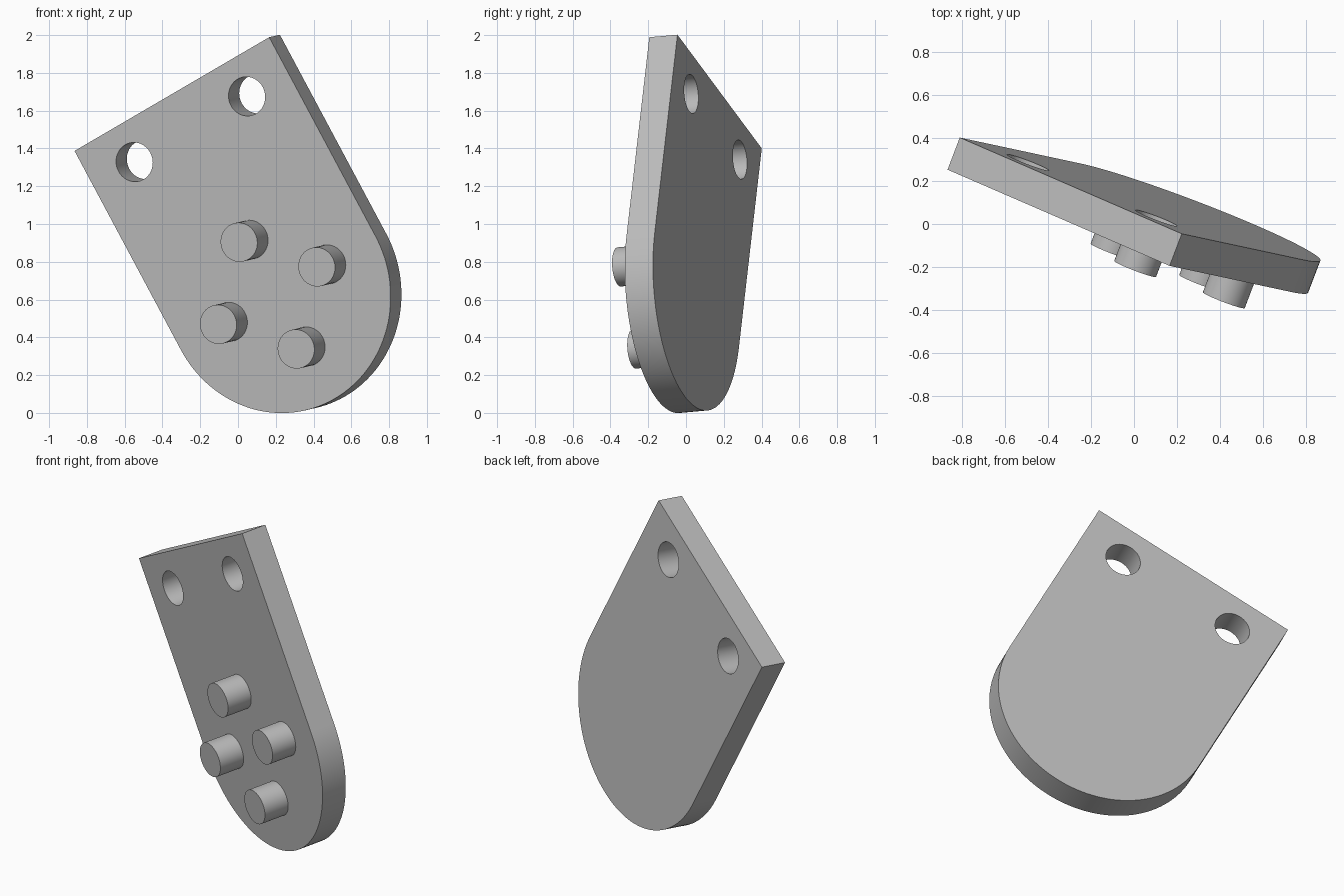
import bpy, bmesh
from math import pi, cos, sin, radians
from mathutils import Vector, Matrix

if "Cube" in bpy.data.objects:
    bpy.data.objects.remove(bpy.data.objects["Cube"])

# Plate sizes: half width (also the round end's radius), straight length, thickness
R, LENGTH, T = 0.637, 1.201, 0.16
PIN_R, PIN_RING = 0.104, 0.322
HOLE_X, HOLE_Y = 0.368, LENGTH - 0.212

# Tilted frame: origin at the centre of the round end on the front face
across = Vector((0.808, -0.350, 0.472)).normalized()
back = Vector((0.350, 0.933, 0.080))
back = (back - across * back.dot(across)).normalized()
up = across.cross(back)
frame = Matrix((across, up, -back)).transposed().to_4x4()
frame.translation = (0.213, -0.092, 0.634)

grey = bpy.data.materials.new("plain grey")
grey.use_nodes = True
colour = (0.5, 0.5, 0.5, 1)
grey.diffuse_color = colour
grey.node_tree.nodes["Principled BSDF"].inputs["Base Color"].default_value = colour


def prism(name, outline, z0, z1):
    """Extrude a flat outline from z0 to z1 in the tilted frame."""
    bm = bmesh.new()
    face = bm.faces.new([bm.verts.new((x, y, z0)) for x, y in outline])
    top = bmesh.ops.extrude_face_region(bm, geom=[face])["geom"]
    verts = [v for v in top if isinstance(v, bmesh.types.BMVert)]
    bmesh.ops.translate(bm, verts=verts, vec=(0, 0, z1 - z0))
    bmesh.ops.recalc_face_normals(bm, faces=bm.faces)
    mesh = bpy.data.meshes.new(name)
    bm.to_mesh(mesh)
    bm.free()
    mesh.materials.append(grey)
    ob = bpy.data.objects.new(name, mesh)
    bpy.context.collection.objects.link(ob)
    ob.matrix_world = frame
    return ob


def arc(cx, cy, r, start, end, n):
    return [(cx + r * cos(start + (end - start) * i / n),
             cy + r * sin(start + (end - start) * i / n)) for i in range(n + 1)]


def circle(cx, cy, r):
    return arc(cx, cy, r, 0, 2 * pi, 48)[:-1]


def activate(ob):
    bpy.ops.object.select_all(action="DESELECT")
    ob.select_set(True)
    bpy.context.view_layer.objects.active = ob


# Plate: square top, half-round bottom
plate = prism("plate", [(R, LENGTH), (-R, LENGTH)] + arc(0, 0, R, pi, 2 * pi, 64), -T, 0)

# Two through holes near the top corners
for side in (-1, 1):
    cutter = prism("hole_cutter", circle(side * HOLE_X, HOLE_Y, PIN_R), -2 * T, T)
    cutter.hide_render = True
    activate(plate)
    cut = plate.modifiers.new("hole", "BOOLEAN")
    cut.operation, cut.solver, cut.object = "DIFFERENCE", "EXACT", cutter
    bpy.ops.object.modifier_apply(modifier=cut.name)
    bpy.data.objects.remove(cutter)

# Four pins in a cross around the round end's centre
parts = [plate]
for name, x, y in (("right_pin", -1, 0), ("left_pin", 1, 0),
                   ("lower_pin", 0, -1), ("upper_pin", 0, 1)):
    parts.append(prism(name, circle(x * PIN_RING, y * PIN_RING, PIN_R), -T / 8, T))

# Smooth the round walls, keep the rims crisp
for part in parts:
    activate(part)
    bpy.ops.object.shade_smooth_by_angle(angle=radians(30))
